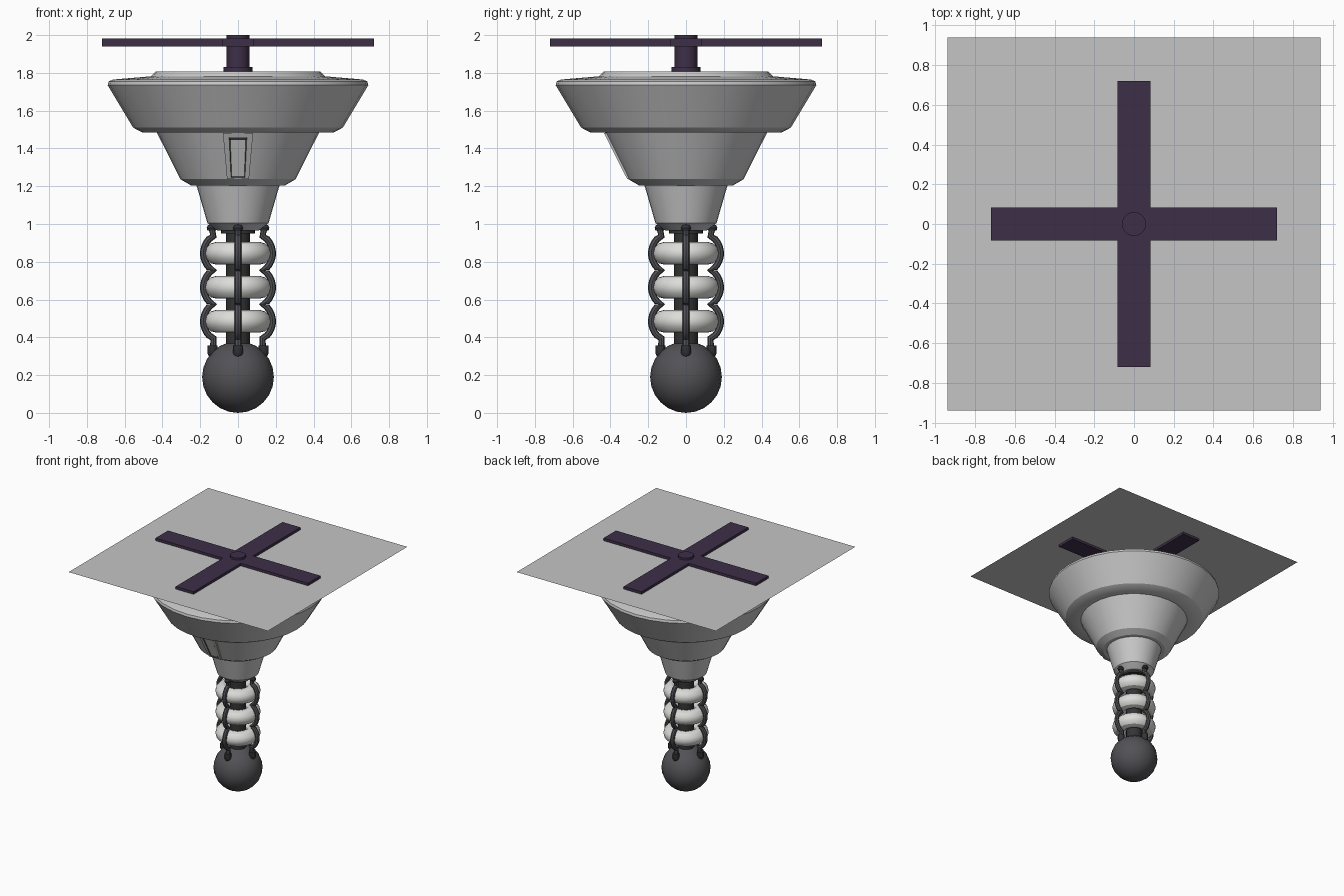
import bpy, bmesh, math
from mathutils import Matrix

if "Cube" in bpy.data.objects:
    bpy.data.objects.remove(bpy.data.objects["Cube"])


def material(name, rgb):
    m = bpy.data.materials.new(name)
    m.diffuse_color = (*rgb, 1)
    m.use_nodes = True
    m.node_tree.nodes["Principled BSDF"].inputs["Base Color"].default_value = m.diffuse_color
    return m


HULL = material("pale grey hull", (0.58, 0.58, 0.58))
DISC = material("light grey disc", (0.56, 0.56, 0.56))
WHITE = material("off white", (0.72, 0.72, 0.70))
PURPLE = material("dark purple", (0.048, 0.028, 0.064))
DARK = material("dark grey", (0.085, 0.085, 0.095))
BLACK = material("near black", (0.035, 0.035, 0.038))


def finish(name, bm, mats, smooth=True):
    me = bpy.data.meshes.new(name)
    bm.to_mesh(me)
    bm.free()
    ob = bpy.data.objects.new(name, me)
    bpy.context.collection.objects.link(ob)
    for m in mats:
        me.materials.append(m)
    if smooth:
        bpy.ops.object.select_all(action='DESELECT')
        ob.select_set(True)
        bpy.context.view_layer.objects.active = ob
        bpy.ops.object.shade_smooth_by_angle(angle=math.radians(30))
    return ob


def lathe(name, profile, mat, n=32, closed=False):
    """Spin an (r, z) profile around z; r = 0 points become poles."""
    bm = bmesh.new()
    rings = []
    for r, z in profile:
        if r < 1e-6:
            rings.append([bm.verts.new((0, 0, z))] * n)
        else:
            rings.append([bm.verts.new((r * math.cos(2 * math.pi * k / n),
                                        r * math.sin(2 * math.pi * k / n), z)) for k in range(n)])
    pairs = list(zip(rings, rings[1:]))
    if closed:
        pairs.append((rings[-1], rings[0]))
    for a, b in pairs:
        for k in range(n):
            j = (k + 1) % n
            vs = list(dict.fromkeys([a[k], a[j], b[j], b[k]]))
            bm.faces.new(vs)
    bmesh.ops.recalc_face_normals(bm, faces=bm.faces)
    return finish(name, bm, [mat])


# Stepped conical hull
lathe("hull", [(0, 0.965), (0.11, 0.965), (0.162, 1.005), (0.22, 1.205), (0.25, 1.205),
               (0.305, 1.237), (0.43, 1.485), (0.508, 1.485), (0.555, 1.51), (0.69, 1.735),
               (0.685, 1.755), (0.66, 1.765), (0.46, 1.782), (0.435, 1.808), (0, 1.808)], HULL)

# Rotor mast with collar
lathe("rotor_mast", [(0, 1.80), (0.077, 1.80), (0.077, 1.83), (0.06, 1.83),
                     (0.06, 2.0), (0, 2.0)], PURPLE)

# Cross-shaped rotor blades as one outline, extruded
L, W = 0.72, 0.084
bm = bmesh.new()
corner = [(L, -W), (L, W), (W, W)]
outline = []
for q in range(4):
    c, s = round(math.cos(q * math.pi / 2)), round(math.sin(q * math.pi / 2))
    outline += [bm.verts.new((c * x - s * y, s * x + c * y, 1.94)) for x, y in corner]
face = bm.faces.new(outline)
ext = bmesh.ops.extrude_face_region(bm, geom=[face])
bmesh.ops.translate(bm, vec=(0, 0, 0.042),
                    verts=[v for v in ext['geom'] if isinstance(v, bmesh.types.BMVert)])
bmesh.ops.recalc_face_normals(bm, faces=bm.faces)
finish("rotor_blades", bm, [PURPLE], smooth=False)

# Thin square sheet through the blades
bm = bmesh.new()
bmesh.ops.create_grid(bm, x_segments=1, y_segments=1, size=0.94,
                      matrix=Matrix.Translation((0, 0, 1.96)))
finish("rotor_sheet", bm, [DISC], smooth=False)


# Front window: raised tapered frame with recessed pane
def on_cone(x, z, off):
    r = 0.305 + (z - 1.237) * 0.125 / 0.248
    return (x, -(r + off), z)


def quad(bottom, top, z0, z1, off):
    return [bm.verts.new(on_cone(x, z, off)) for x, z in
            ((-bottom, z0), (bottom, z0), (top, z1), (-top, z1))]


bm = bmesh.new()
loops = [quad(0.058, 0.08, 1.238, 1.483, -0.03), quad(0.058, 0.08, 1.238, 1.483, 0.006),
         quad(0.037, 0.047, 1.245, 1.458, 0.006), quad(0.033, 0.041, 1.252, 1.446, 0.001)]
for a, b in zip(loops, loops[1:]):
    for k in range(4):
        bm.faces.new((a[k], a[(k + 1) % 4], b[(k + 1) % 4], b[k]))
bm.faces.new(loops[-1]).material_index = 1
for f in bm.faces:
    if f.verts[0] in loops[2] and f.material_index == 0:
        f.material_index = 2
finish("front_window", bm, [HULL, WHITE, DARK], smooth=False)

# Central column with top flange
lathe("column", [(0, 0.3), (0.063, 0.3), (0.063, 0.95), (0.09, 0.95), (0.09, 0.97), (0, 0.97)],
      BLACK, 24)

# Three insulator rings
for i, zc in enumerate((0.845, 0.665, 0.485)):
    prof = [(0.115 + 0.06 * math.cos(t * math.pi / 6), zc + 0.06 * math.sin(t * math.pi / 6))
            for t in range(12)]
    lathe(f"insulator_ring_{i + 1}", prof, WHITE, 32, closed=True)

# Ball at the bottom
bm = bmesh.new()
bmesh.ops.create_uvsphere(bm, u_segments=20, v_segments=12, radius=0.19,
                          matrix=Matrix.Translation((0, 0, 0.19)))
finish("ball", bm, [DARK])

# Four wavy cables with end plugs
path = [(0.132, 0.32)]
for k in range(37):
    z = 0.395 + 0.54 * k / 36
    path.append((0.13 + 0.053 * abs(math.sin(math.pi * k / 12)) ** 0.6, z))
path.append((0.14, 0.98))
for q in range(4):
    a = q * math.pi / 2
    c, s = math.cos(a), math.sin(a)
    cu = bpy.data.curves.new("cable_path", 'CURVE')
    cu.dimensions = '3D'
    cu.bevel_depth = 0.018
    cu.bevel_resolution = 2
    sp = cu.splines.new('POLY')
    sp.points.add(len(path) - 1)
    for p, (r, z) in zip(sp.points, path):
        p.co = (r * c, r * s, z, 1)
    tmp = bpy.data.objects.new("cable_tmp", cu)
    bpy.context.collection.objects.link(tmp)
    me = bpy.data.meshes.new_from_object(tmp)
    bpy.data.objects.remove(tmp)
    bm = bmesh.new()
    bm.from_mesh(me)
    bpy.data.meshes.remove(me)
    for f in bm.faces:
        f.material_index = 0
    finish(f"cable_{q + 1}", bm, [DARK])
    plugs = [(0.135, [(0, 0.285), (0.016, 0.295), (0.027, 0.315), (0.027, 0.358), (0, 0.358)]),
             (0.14, [(0, 0.962), (0.022, 0.966), (0.026, 0.98), (0.018, 0.995), (0, 0.998)])]
    for name, (r, prof) in zip(("lower_plug", "upper_plug"), plugs):
        ob = lathe(f"{name}_{q + 1}", prof, BLACK, 12)
        ob.location = (r * c, r * s, 0)
